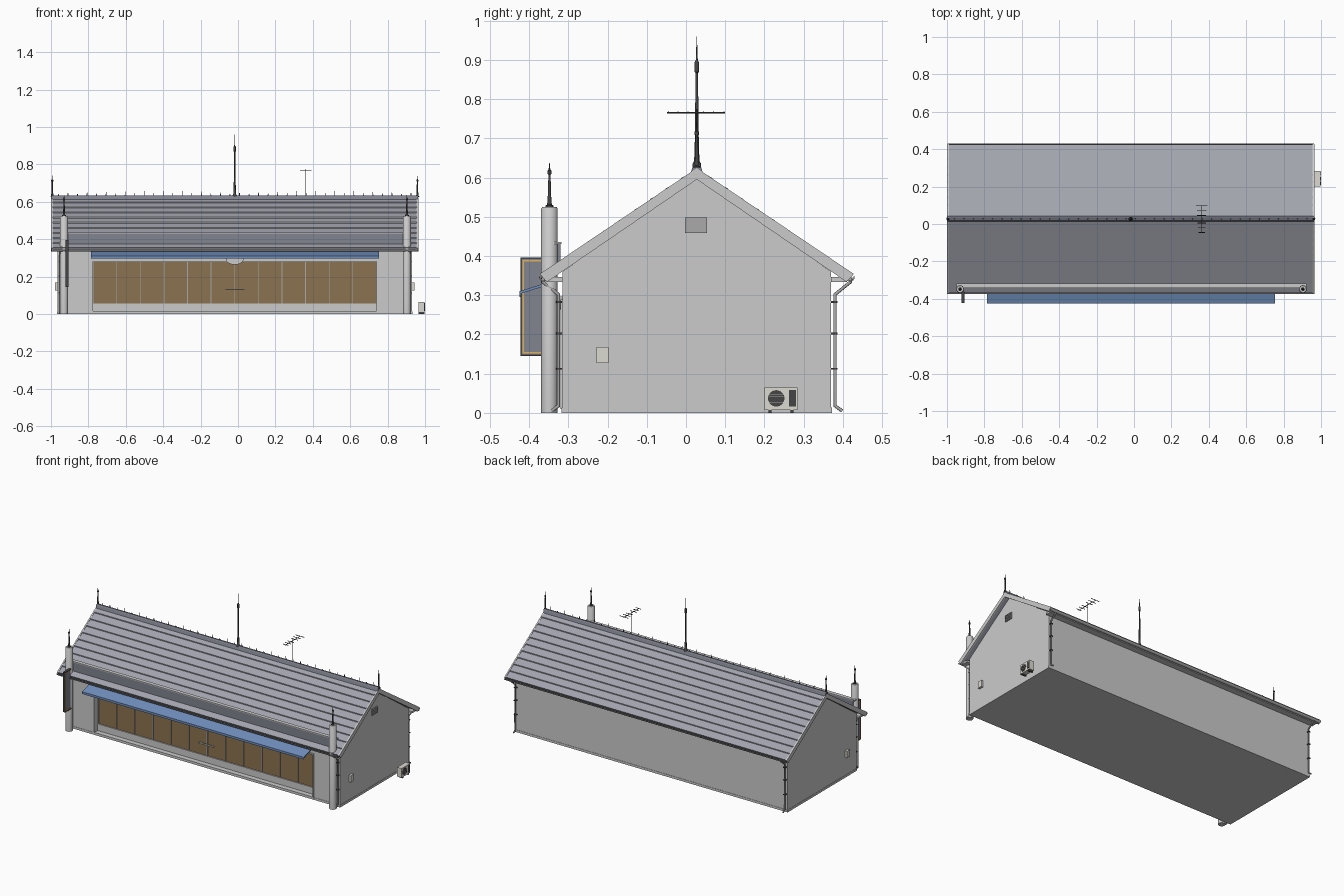
import bpy, bmesh, math
from mathutils import Vector

if "Cube" in bpy.data.objects:
    bpy.data.objects.remove(bpy.data.objects["Cube"])

def mat(name, c):
    m = bpy.data.materials.new(name)
    m.diffuse_color = (*c, 1)
    m.use_nodes = True
    m.node_tree.nodes["Principled BSDF"].inputs["Base Color"].default_value = m.diffuse_color
    return m

SLATE = mat("slate", (0.36, 0.37, 0.42))
PANEL = mat("dark_panel", (0.22, 0.23, 0.28))
BLUE = mat("awning_blue", (0.16, 0.27, 0.5))
BROWN = mat("brown_glass", (0.26, 0.17, 0.08))
IRON = mat("iron", (0.06, 0.06, 0.06))
STEEL = mat("steel", (0.4, 0.4, 0.4))
CREAM = mat("cream", (0.72, 0.71, 0.64))
GOLD = mat("gold", (0.75, 0.45, 0.1))
CX, RY = -0.0175, 0.0275          # building centre in x, ridge in y

def finish(bm, name, m=None, smooth=False):
    bmesh.ops.recalc_face_normals(bm, faces=bm.faces)
    me = bpy.data.meshes.new(name)
    bm.to_mesh(me)
    bm.free()
    ob = bpy.data.objects.new(name, me)
    bpy.context.collection.objects.link(ob)
    if m:
        me.materials.append(m)
    if smooth:
        bpy.ops.object.select_all(action='DESELECT')
        ob.select_set(True)
        bpy.context.view_layer.objects.active = ob
        bpy.ops.object.shade_smooth_by_angle(angle=math.radians(40))
    return ob

def add_box(bm, x0, x1, y0, y1, z0, z1):
    g = bmesh.ops.create_cube(bm, size=1)
    for v in g['verts']:
        v.co = Vector((x0 + (v.co.x + .5) * (x1 - x0), y0 + (v.co.y + .5) * (y1 - y0),
                       z0 + (v.co.z + .5) * (z1 - z0)))

def boxes(name, dims, m=None):
    bm = bmesh.new()
    for d in dims:
        add_box(bm, *d)
    return finish(bm, name, m)

def extrude_x(name, pts, x0, x1, m=None, smooth=False):
    # extrude a (y, z) profile along x
    bm = bmesh.new()
    f = bm.faces.new([bm.verts.new((x0, y, z)) for y, z in pts])
    r = bmesh.ops.extrude_face_region(bm, geom=[f])
    bmesh.ops.translate(bm, vec=(x1 - x0, 0, 0),
                        verts=[e for e in r['geom'] if isinstance(e, bmesh.types.BMVert)])
    return finish(bm, name, m, smooth)

def lathe(name, prof, x, y, m=None, n=16):
    bm = bmesh.new()
    rings = [[bm.verts.new((x + r * math.cos(2 * math.pi * i / n),
                            y + r * math.sin(2 * math.pi * i / n), z)) for i in range(n)] for r, z in prof]
    for a, b in zip(rings, rings[1:]):
        for i in range(n):
            bm.faces.new((a[i], a[(i + 1) % n], b[(i + 1) % n], b[i]))
    bm.faces.new(rings[0])
    bm.faces.new(rings[-1])
    return finish(bm, name, m, True)

def rods(name, paths, r, m=None, res=2):
    cu = bpy.data.curves.new(name, 'CURVE')
    cu.dimensions, cu.bevel_depth, cu.bevel_resolution, cu.use_fill_caps = '3D', r, res, True
    for p in paths:
        s = cu.splines.new('POLY')
        s.points.add(len(p) - 1)
        for q, c in zip(s.points, p):
            q.co = (*c, 1)
    ob = bpy.data.objects.new(name, cu)
    bpy.context.collection.objects.link(ob)
    if m:
        cu.materials.append(m)
    bpy.ops.object.select_all(action='DESELECT')
    ob.select_set(True)
    bpy.context.view_layer.objects.active = ob
    bpy.ops.object.convert(target='MESH')
    return ob

def spire(name, x, y, z, h, r):
    prof = [(1.3, 0), (1.3, .03), (.8, .05), (.6, .2), (.35, .72), (.7, .73), (.7, .8), (.3, .82), (.04, 1)]
    lathe(name, [(r * a, z + h * b) for a, b in prof], x, y, IRON, 10)

# walls with shopfront recess
walls = extrude_x("walls", [(-.315, 0), (.37, 0), (.37, .36), (RY, .6), (-.315, .36)], -.965, .93)
cutter = boxes("recess_cutter", [(-.78, .745, -.5, -.27, .015, .285)])
cutter.hide_render = True
mod = walls.modifiers.new("recess", 'BOOLEAN')
mod.object, mod.solver = cutter, 'EXACT'
bpy.ops.object.select_all(action='DESELECT')
bpy.context.view_layer.objects.active = walls
walls.select_set(True)
bpy.ops.object.modifier_apply(modifier="recess")
bpy.data.objects.remove(cutter)
boxes("plinth", [(-.967, .932, -.317, .372, 0, .014)])

# shopfront: glass, mullions, rails, handle
boxes("shop_glass", [(-.775, .74, -.278, -.268, .055, .28)], BROWN)
step = 1.515 / 12
boxes("mullions", [(-.775 + i * step - .002, -.775 + i * step + .002, -.283, -.27, .055, .28) for i in range(13)], STEEL)
boxes("shop_rails", [(-.78, .745, -.285, -.27, .015, .057), (-.78, .745, -.285, -.27, .278, .285)])
boxes("shop_trim", [(-.784, -.776, -.32, -.27, .012, .287), (.741, .749, -.32, -.27, .012, .287),
                    (-.784, .749, -.32, -.312, .281, .289), (-.784, .749, -.32, -.312, .01, .017)])
boxes("door_handle", [(-.068, .036, -.295, -.288, .128, .135), (-.06, -.055, -.29, -.277, .129, .134),
                      (.023, .028, -.29, -.277, .129, .134)], CREAM)

# half-round lamp over the door
bm = bmesh.new()
arc = [(CX + .048 * math.cos(math.pi + math.pi * i / 12), .297 + .033 * math.sin(math.pi + math.pi * i / 12)) for i in range(13)]
f = bm.faces.new([bm.verts.new((x, -.335, z)) for x, z in arc])
r = bmesh.ops.extrude_face_region(bm, geom=[f])
bmesh.ops.translate(bm, vec=(0, .02, 0), verts=[e for e in r['geom'] if isinstance(e, bmesh.types.BMVert)])
finish(bm, "door_lamp")

# awning with valance
extrude_x("awning", [(-.314, .345), (-.425, .31), (-.425, .296), (-.421, .296), (-.421, .304), (-.314, .338)],
          -.785, .755, BLUE)

# roof: stepped slate courses on both slopes
N, half = 10, .3975
top = []
for i in range(N):
    for t, lift in ((i / N, .006), ((i + 1) / N, 0)):
        top.append((half * (1 - t), .35 + .27 * t + lift))
prof = [(RY + d, z) for d, z in top] + [(RY - d, z) for d, z in reversed(top[:-1])]
prof += [(RY - half + .012, .336), (RY, .597), (RY + half - .012, .336)]
extrude_x("roof", prof, -.993, .958, SLATE)
# verge boards at both gable ends
for x in (-.999, .955):
    extrude_x("verge_board", [(RY - half - .003, .354), (RY, .624), (RY + half + .003, .354),
                              (RY + half - .016, .334), (RY, .595), (RY - half + .016, .334)], x, x + .009)

# ridge cap, cresting, end finials, central mast
extrude_x("ridge_cap", [(RY - .016, .61), (RY - .01, .63), (RY - .005, .634), (RY + .005, .634), (RY + .01, .63),
                        (RY + .016, .61)], -.998, .963, PANEL)
bm = bmesh.new()
for i in range(38):
    h = .024 if i % 2 else .014
    g = bmesh.ops.create_cone(bm, segments=6, cap_ends=True, radius1=.0028, radius2=.0006, depth=h)
    bmesh.ops.translate(bm, vec=(-.96 + i * 1.885 / 37, RY, .633 + h / 2), verts=g['verts'])
finish(bm, "ridge_cresting", IRON)
for x in (-.993, .959):
    spire("ridge_finial", x, RY, .625, .115, .008)
spire("central_mast", CX, RY, .625, .335, .009)

# television aerial
rods("aerial", [[(.362, RY, .61), (.362, RY, .775)], [(.362, -.048, .765), (.362, .1, .765)]] +
     [[(.362 - w, y, .767), (.362 + w, y, .767)] for w, y in
      ((.018, -.045), (.02, -.02), (.022, .005), (.024, .045), (.026, .07), (.03, .097))], .0018, IRON, 1)

# front columns with spires
for x in (-.93, .903):
    lathe("column", [(.021, 0), (.021, .521), (.018, .525)], x, -.348, None, 24)
    spire("column_spire", x, -.348, .525, .115, .008)

# snow board on the front slope
boxes("roof_board", [(-.935, .905, -.337, -.32, .36, .431)], PANEL)
boxes("roof_board_cap", [(-.95, .922, -.341, -.317, .43, .436)])

# eaves gutters, soffits and downpipes on both sides
for side, wall, name in ((-1, -.315, "front"), (1, .37, "back")):
    ec = RY + side * .392
    hr = [(ec + .011 * math.cos(math.pi + math.pi * i / 8), .348 + .013 * math.sin(math.pi + math.pi * i / 8)) for i in range(9)]
    hr += [(ec + .008 * math.cos(-math.pi * i / 8), .348 + .01 * math.sin(-math.pi * i / 8)) for i in range(9)]
    extrude_x(name + "_gutter", hr, -.998, .963, STEEL, True)
    a, b = sorted((wall, wall + side * .04))
    boxes(name + "_soffit", [(-.985, .95, a, b, .334, .346)])
    py = wall + side * .01
    for x in (-.953, .92):
        rods(name + "_downpipe", [[(x, ec, .345), (x, ec, .334), (x, py, .302), (x, py, .018), (x, py + side * .018, .005)]],
             .0045, STEEL)
        boxes(name + "_pipe_clips", [(x - .007, x + .007, min(wall, py + side * .006), max(wall, py + side * .006), z, z + .005)
                                     for z in (.11, .2, .28)], IRON)

# projecting sign beside the left column
boxes("sign_panel", [(-.92, -.908, -.42, -.365, .147, .393)], PANEL)
boxes("sign_case", [(-.922, -.906, -.422, -.418, .145, .396), (-.922, -.906, -.42, -.36, .392, .396),
                    (-.922, -.906, -.42, -.36, .145, .149)], IRON)
boxes("sign_trim", [(-.9215, -.9065, -.4165, -.413, .151, .39), (-.9215, -.9065, -.4165, -.368, .386, .39),
                    (-.9215, -.9065, -.4165, -.368, .151, .155)], GOLD)

# meter boxes on both gables, vent on the right gable
boxes("meter_boxes", [(.93, .944, -.228, -.198, .127, .168), (-.979, -.965, -.228, -.198, .127, .168)], CREAM)
boxes("gable_vent", [(.93, .936, -.002, .053, .458, .498)], STEEL)
boxes("vent_slats", [(.935, .939, .002, .049, .463 + i * .007, .466 + i * .007) for i in range(5)], STEEL)

# air conditioner: casing, feet, fan, grille
boxes("air_conditioner", [(.966, .997, .2, .284, .007, .065)], CREAM)
boxes("air_conditioner_feet", [(.964, .998, y, y + .008, 0, .008) for y in (.21, .266)], IRON)
boxes("air_conditioner_grille", [(.99, .9985, .262, .28, .016, .058)], IRON)
bm = bmesh.new()
bmesh.ops.create_cone(bm, segments=24, cap_ends=True, radius1=.021, radius2=.021, depth=.006)
for v in bm.verts:
    v.co = Vector((.9955 + v.co.z, .23 + v.co.x, .037 + v.co.y))
finish(bm, "air_conditioner_fan", IRON)
boxes("fan_guard", [(.997, 1.0, .211, .249, .0265 + i * .007, .0275 + i * .007) for i in range(4)], STEEL)
